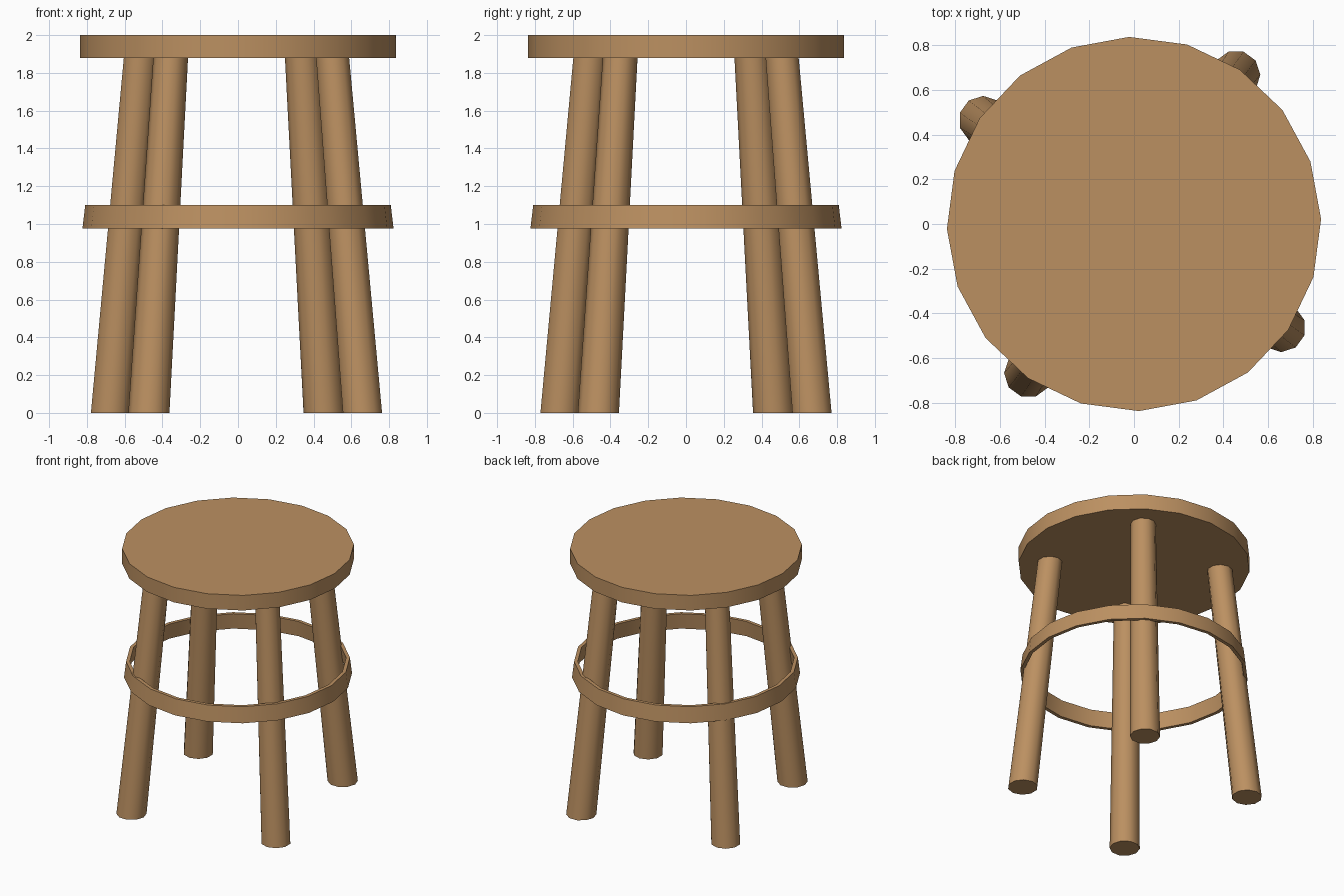
import bpy, bmesh, math

if "Cube" in bpy.data.objects:
    bpy.data.objects.remove(bpy.data.objects["Cube"])

wood = bpy.data.materials.new("wood")
wood.diffuse_color = (0.50, 0.28, 0.12, 1)
wood.use_nodes = True
wood.node_tree.nodes["Principled BSDF"].inputs["Base Color"].default_value = wood.diffuse_color


def loft(name, rings, sides, turn=0.0, closed=False):
    """Join stacked circles (x, y, z, radius); cap the ends, or close into a hoop."""
    bm = bmesh.new()
    loops = []
    for x, y, z, r in rings:
        angles = [turn + 2 * math.pi * i / sides for i in range(sides)]
        loops.append([bm.verts.new((x + r * math.cos(a), y + r * math.sin(a), z)) for a in angles])
    pairs = list(zip(loops, loops[1:]))
    if closed:
        pairs.append((loops[-1], loops[0]))
    else:
        bm.faces.new(loops[0])
        bm.faces.new(loops[-1])
    for a, b in pairs:
        for i in range(sides):
            j = (i + 1) % sides
            bm.faces.new((a[i], a[j], b[j], b[i]))
    bmesh.ops.recalc_face_normals(bm, faces=bm.faces)
    mesh = bpy.data.meshes.new(name)
    bm.to_mesh(mesh)
    bm.free()
    mesh.materials.append(wood)
    obj = bpy.data.objects.new(name, mesh)
    bpy.context.collection.objects.link(obj)
    bpy.ops.object.select_all(action='DESELECT')
    obj.select_set(True)
    bpy.context.view_layer.objects.active = obj
    bpy.ops.object.shade_smooth_by_angle(angle=math.radians(40))
    return obj


# round seat
TURN = math.radians(1.5)
loft("seat", [(0, 0, 1.88, 0.837), (0, 0, 2.0, 0.837)], 20, TURN)

# slightly flared foot ring
loft("foot_ring", [(0, 0, 0.975, 0.824), (0, 0, 1.10, 0.809),
                   (0, 0, 1.10, 0.782), (0, 0, 0.975, 0.797)], 20, TURN, closed=True)

# four splayed, tapered legs, each a quarter turn from the last
names = ["back_right_leg", "back_left_leg", "front_left_leg", "front_right_leg"]
for k, name in enumerate(names):
    t = k * math.pi / 2
    c, s = math.cos(t), math.sin(t)

    def spot(x, y, z, r):
        return (x * c - y * s - 0.008, x * s + y * c, z, r)

    loft(name, [spot(0.464, 0.667, 0, 0.109), spot(0.348, 0.508, 1.89, 0.092)], 10, t)
